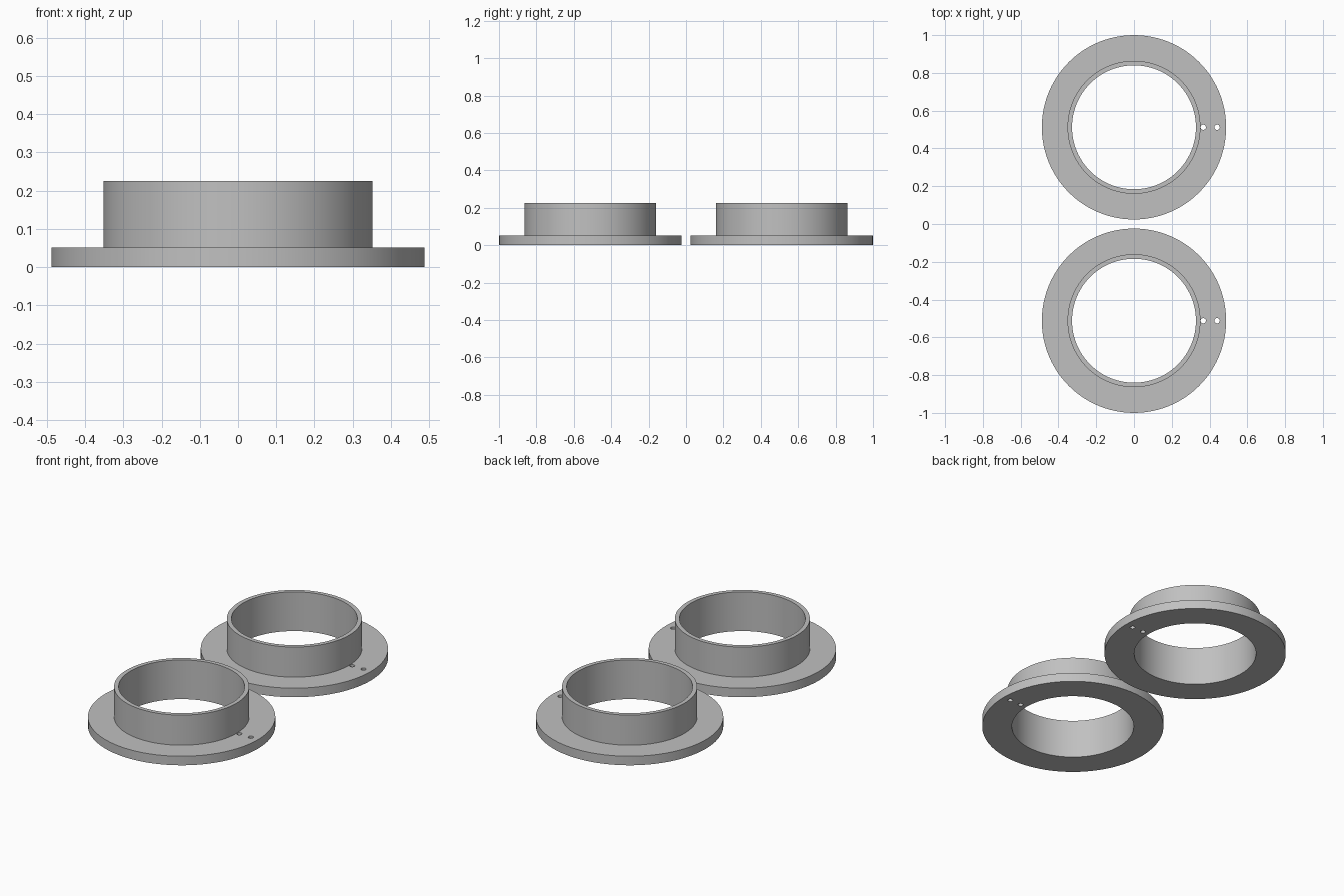
import bpy
import bmesh
import math

if "Cube" in bpy.data.objects:
    bpy.data.objects.remove(bpy.data.objects["Cube"], do_unlink=True)

SEGMENTS = 96
FLANGE_R, TUBE_R, BORE_R = 0.488, 0.352, 0.328
FLANGE_H, TOTAL_H = 0.052, 0.225
HOLE_R = 0.014
HOLE_X = (0.367, 0.44)

grey = bpy.data.materials.new("plain grey")
grey.use_nodes = True
colour = (0.53, 0.53, 0.53, 1)
grey.diffuse_color = colour
grey.node_tree.nodes["Principled BSDF"].inputs["Base Color"].default_value = colour


def lathe(name, profile, y):
    """Spin a closed (radius, height) profile round the vertical axis."""
    bm = bmesh.new()
    rings = []
    for i in range(SEGMENTS):
        a = 2 * math.pi * i / SEGMENTS
        rings.append([bm.verts.new((r * math.cos(a), r * math.sin(a), z)) for r, z in profile])
    n = len(profile)
    for i, ring in enumerate(rings):
        after = rings[(i + 1) % SEGMENTS]
        for j in range(n):
            k = (j + 1) % n
            bm.faces.new((ring[j], after[j], after[k], ring[k]))
    bmesh.ops.recalc_face_normals(bm, faces=bm.faces)
    mesh = bpy.data.meshes.new(name)
    bm.to_mesh(mesh)
    bm.free()
    obj = bpy.data.objects.new(name, mesh)
    obj.location.y = y
    bpy.context.collection.objects.link(obj)
    mesh.materials.append(grey)
    return obj


def drill(obj, x):
    """Cut one small vertical hole through the flange."""
    bpy.ops.mesh.primitive_cylinder_add(vertices=24, radius=HOLE_R, depth=4 * FLANGE_H,
                                        location=(x, obj.location.y, 0))
    cutter = bpy.context.object
    cutter.data.materials.append(grey)
    mod = obj.modifiers.new("hole", "BOOLEAN")
    mod.operation = "DIFFERENCE"
    mod.solver = "EXACT"
    mod.object = cutter
    bpy.context.view_layer.objects.active = obj
    bpy.ops.object.modifier_apply(modifier=mod.name)
    bpy.data.objects.remove(cutter, do_unlink=True)


# Flange and collar share one stepped section
section = [(BORE_R, 0), (FLANGE_R, 0), (FLANGE_R, FLANGE_H),
           (TUBE_R, FLANGE_H), (TUBE_R, TOTAL_H), (BORE_R, TOTAL_H)]

for name, side in (("front_flanged_collar", -1), ("back_flanged_collar", 1)):
    collar = lathe(name, section, side * (1 - FLANGE_R))
    for x in HOLE_X:
        drill(collar, x)
    bpy.ops.object.select_all(action="DESELECT")
    collar.select_set(True)
    bpy.context.view_layer.objects.active = collar
    bpy.ops.object.shade_smooth_by_angle(angle=math.radians(30))
